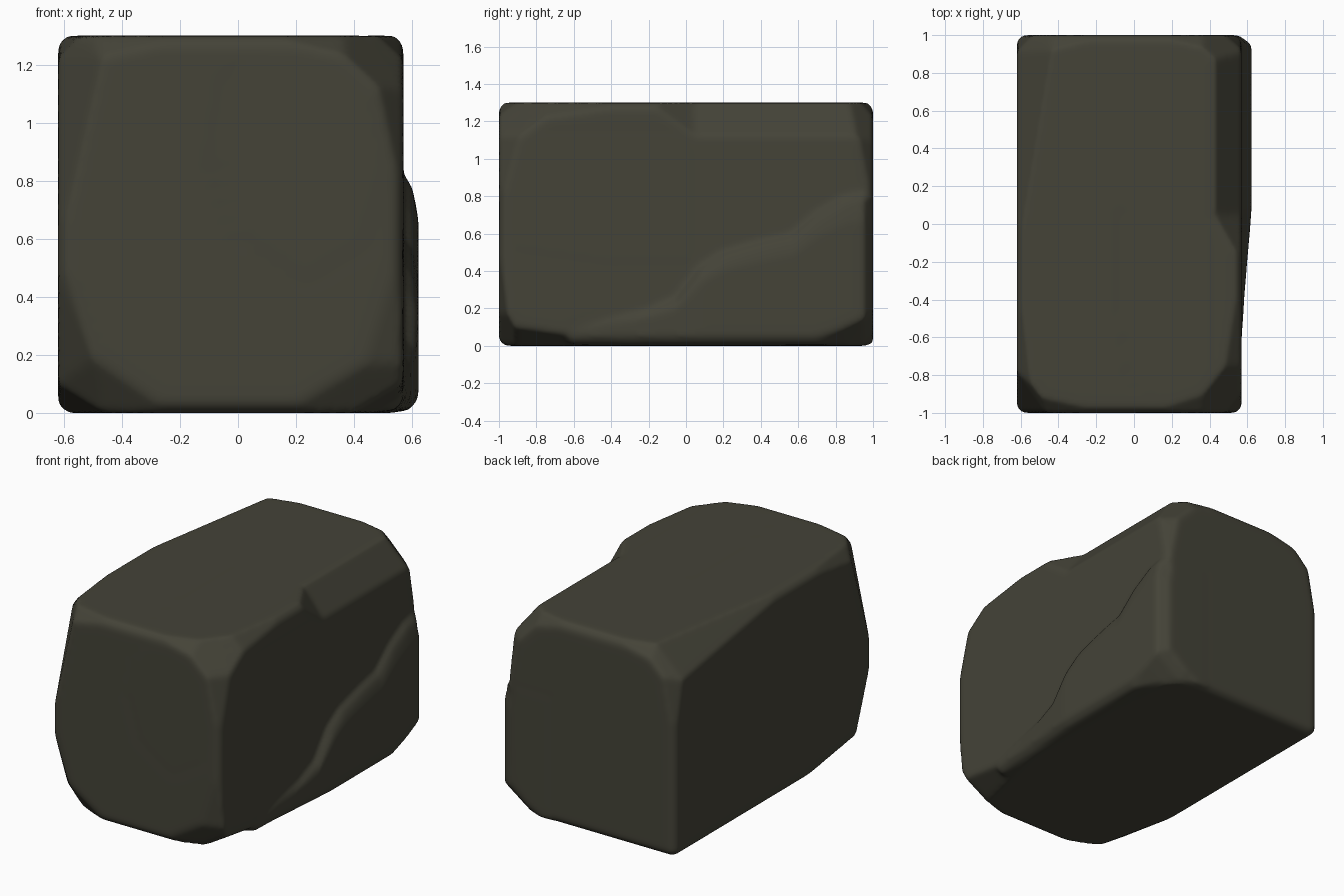
import bpy
import bmesh
from itertools import product
from mathutils import Vector

if "Cube" in bpy.data.objects:
    bpy.data.objects.remove(bpy.data.objects["Cube"], do_unlink=True)

# Dark olive stone
stone = bpy.data.materials.new("dark_olive_stone")
stone.use_nodes = True
colour = (0.058, 0.056, 0.039, 1)
stone.diffuse_color = colour
bsdf = next(n for n in stone.node_tree.nodes if n.type == 'BSDF_PRINCIPLED')
bsdf.inputs["Base Color"].default_value = colour
bsdf.inputs["Roughness"].default_value = 0.9

# Chipped corners: side signs -> how far each chip runs along x, y and z
CHIPS = {
    (1, -1, -1): (0.42, 0.14, 0.25),
    (-1, -1, -1): (0.40, 0.18, 0.27),
    (1, -1, 1): (0.28, 0.36, 0.26),
    (-1, -1, 1): (0.20, 0.24, 0.24),
    (1, 1, 1): (0.28, 0.25, 0.28),
    (-1, 1, 1): (0.25, 0.28, 0.24),
    (1, 1, -1): (0.22, 0.20, 0.18),
    (-1, 1, -1): (0.05, 0.05, 0.05),
}


def cut(bm, lo, hi, signs, reach):
    """Slice off a corner or edge; a sign of 0 leaves that axis uncut."""
    corner = Vector([h if s > 0 else l for s, l, h in zip(signs, lo, hi)])
    normal = Vector([s / r if s else 0 for s, r in zip(signs, reach)])
    axis = next(i for i in range(3) if signs[i])
    point = corner.copy()
    point[axis] -= signs[axis] * reach[axis]
    bmesh.ops.bisect_plane(bm, geom=bm.verts[:] + bm.edges[:] + bm.faces[:],
                           plane_co=point, plane_no=normal, clear_outer=True)


def chipped_block(target, lo, hi, extra, open_back=False):
    """Box with worn edges and chipped corners, added to target."""
    bm = bmesh.new()
    bmesh.ops.create_cube(bm, size=1)
    for v in bm.verts:
        v.co = [h if c > 0 else l for c, l, h in zip(v.co, lo, hi)]
    # worn edges
    for signs in product((-1, 0, 1), repeat=3):
        if signs.count(0) == 1 and not (open_back and signs[1] > 0):
            cut(bm, lo, hi, signs, (0.032, 0.032, 0.032))
    # chips, each with long shallow flakes running along its three edges
    for signs, (a, b, c) in CHIPS.items():
        if open_back and signs[1] > 0:
            continue
        cut(bm, lo, hi, signs, (a, b, c))
        cut(bm, lo, hi, signs, (0.5, b * 0.45, c * 0.45))
        cut(bm, lo, hi, signs, (a * 0.45, 0.8, c * 0.45))
        cut(bm, lo, hi, signs, (a * 0.45, b * 0.45, 0.6))
    for signs, reach in extra:
        cut(bm, lo, hi, signs, reach)
    verts = [target.verts.new(v.co) for v in bm.verts]
    bm.free()
    bmesh.ops.convex_hull(target, input=verts)


def ledge(target):
    """Diagonal raised layer across the lower back of the left side."""
    path = [(-0.62, 0.09), (-0.4, 0.16), (-0.2, 0.20), (-0.05, 0.26),
            (0.08, 0.43), (0.2, 0.51), (0.4, 0.57), (0.57, 0.61),
            (0.7, 0.73), (0.85, 0.82), (0.95, 0.84), (1.0, 0.80)]
    rings = []
    for y, z in path:
        out = 0.568 + 0.054 * min(1, max(0, (y + 0.7) / 0.75)) ** 1.4
        if y == 1.0:
            out -= 0.07
        chip = 0.2 * max(0, (y - 0.75) / 0.25)
        shoulder = max(z * 0.8, z - 0.2)
        section = [(0.25, 0.012), (out - 0.035 - chip, 0.005),
                   (out, min(0.05, shoulder * 0.6) + chip * 0.6),
                   (out, shoulder), (out - 0.02, shoulder + (z - shoulder) * 0.65),
                   (min(0.56, out), z), (0.25, z)]
        rings.append([target.verts.new((x, y, h)) for x, h in section])
    faces = [target.faces.new(rings[0]), target.faces.new(rings[-1][::-1])]
    for r, q in zip(rings, rings[1:]):
        for i in range(len(r)):
            j = (i + 1) % len(r)
            faces.append(target.faces.new((r[i], r[j], q[j], q[i])))
    bmesh.ops.recalc_face_normals(target, faces=faces)


bm = bmesh.new()
# Whole block, with broken upper edges and tapering front right corner
chipped_block(bm, (-0.62, -1, 0), (0.57, 1, 1.3), [
    ((1, 0, 1), (0.14, 1, 0.18)),
    ((-1, 1, 1), (0.2, 1.2, 0.2)),
    ((-1, -1, 1), (0.17, 0.24, 0.75)),
    ((-1, -1, -1), (0.13, 0.2, 0.55)),
])
# Unbroken front half of the upper left edge, sloping off at its back end
chipped_block(bm, (-0.1, -1, 0.4), (0.57, 0.06, 1.3),
              [((1, 1, 1), (0.15, 0.26, 0.19))], open_back=True)
ledge(bm)

mesh = bpy.data.meshes.new("stone_block")
bm.to_mesh(mesh)
bm.free()
mesh.materials.append(stone)
block = bpy.data.objects.new("stone_block", mesh)
bpy.context.collection.objects.link(block)

# Fuse the layers and soften the broken edges
fuse = block.modifiers.new("fuse", 'REMESH')
fuse.mode = 'VOXEL'
fuse.voxel_size = 0.018
fuse.use_smooth_shade = True
soften = block.modifiers.new("soften", 'SMOOTH')
soften.factor = 0.5
soften.iterations = 5
